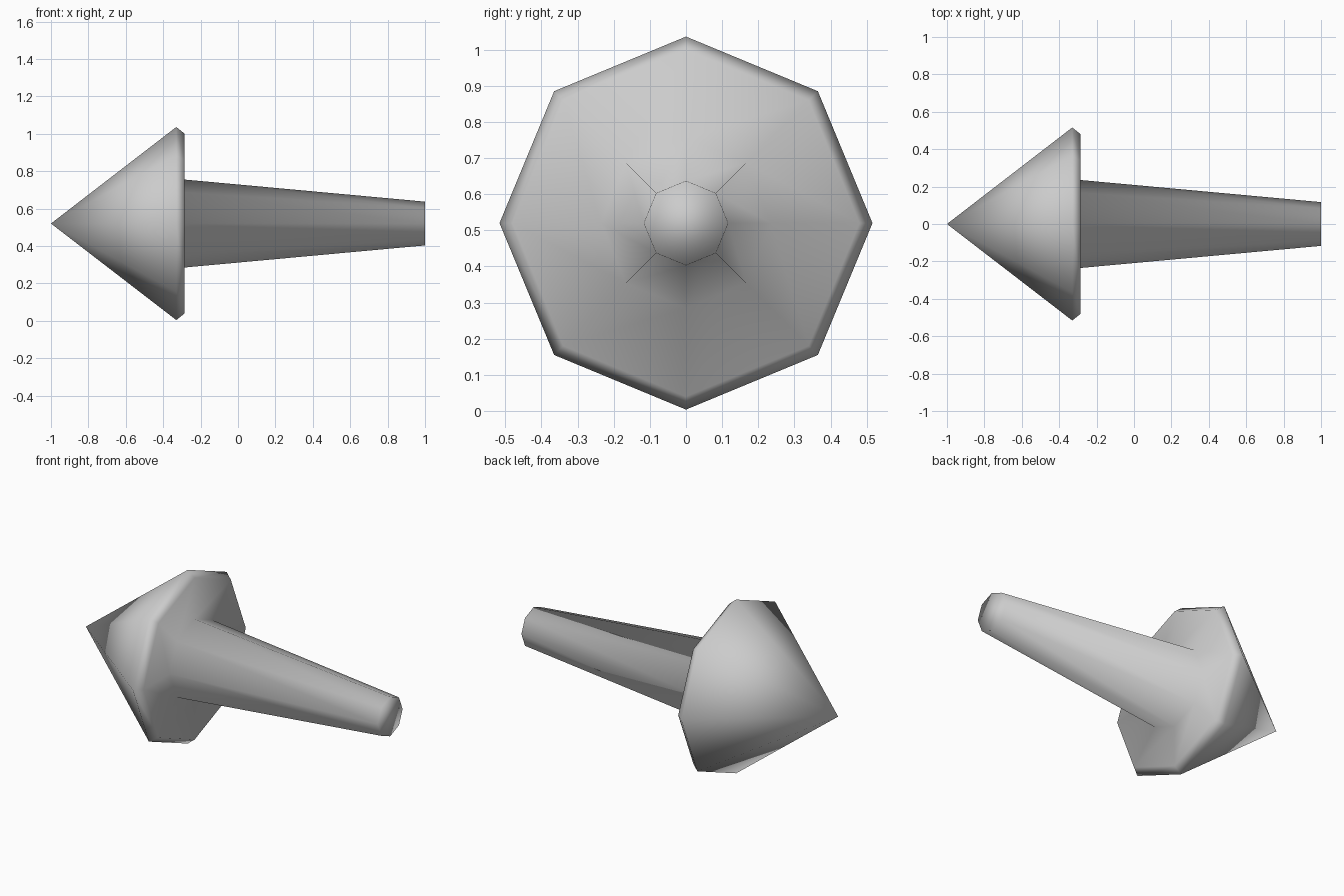
import bpy
import bmesh
from math import tau

cube = bpy.data.objects.get("Cube")
if cube:
    bpy.data.objects.remove(cube, do_unlink=True)

CENTRE_Z = 0.52
SIDES = 8

# Plain grey material
grey = bpy.data.materials.new("plain_grey")
grey.use_nodes = True
colour = (0.6, 0.6, 0.6, 1)
grey.diffuse_color = colour
grey.node_tree.nodes["Principled BSDF"].inputs["Base Color"].default_value = colour

# Side profile (x, radius): point, rim, chamfer, flat back, tapered shaft, end
profile = [(-1, 0), (-0.33, 0.516), (-0.285, 0.48), (-0.285, 0.235), (1, 0.117)]

# Head and shaft turned as one eight-sided body about the x axis
bm = bmesh.new()
verts = [bm.verts.new((x, 0, r)) for x, r in profile]
edges = [bm.edges.new(pair) for pair in zip(verts, verts[1:])]
bmesh.ops.spin(bm, geom=verts + edges, cent=(0, 0, 0), axis=(1, 0, 0),
               angle=tau, steps=SIDES)
bmesh.ops.remove_doubles(bm, verts=bm.verts, dist=0.0005)

# Flat cap closing the shaft end
bmesh.ops.holes_fill(bm, edges=[e for e in bm.edges if e.is_boundary], sides=SIDES)
bmesh.ops.recalc_face_normals(bm, faces=bm.faces)
for face in bm.faces:
    face.smooth = True

mesh = bpy.data.meshes.new("arrow_body")
bm.to_mesh(mesh)
bm.free()
mesh.materials.append(grey)
body = bpy.data.objects.new("arrow_body", mesh)
body.location.z = CENTRE_Z
bpy.context.collection.objects.link(body)
